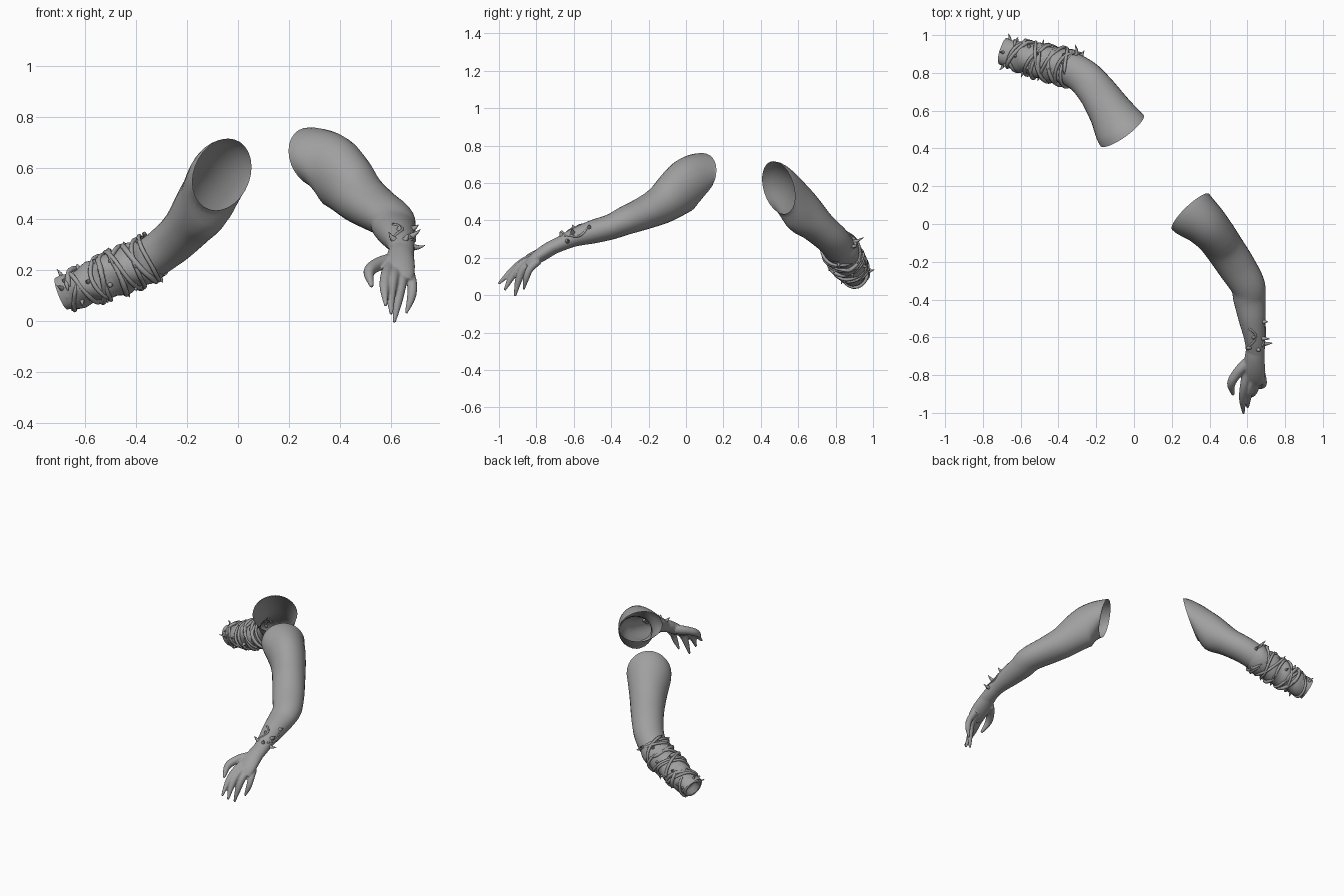
import bpy, bmesh, math, random
from mathutils import Vector

random.seed(4)
cube = bpy.data.objects.get("Cube")
if cube:
    bpy.data.objects.remove(cube)

grey = bpy.data.materials.new("plain_grey")
grey.use_nodes = True
colour = (0.35, 0.35, 0.35, 1)
grey.diffuse_color = colour
grey.node_tree.nodes["Principled BSDF"].inputs["Base Color"].default_value = colour


def finish(name, bm):
    bmesh.ops.recalc_face_normals(bm, faces=bm.faces)
    mesh = bpy.data.meshes.new(name)
    bm.to_mesh(mesh)
    bm.free()
    mesh.materials.append(grey)
    obj = bpy.data.objects.new(name, mesh)
    bpy.context.collection.objects.link(obj)
    for p in mesh.polygons:
        p.use_smooth = True
    return obj


def spline(points, per=6, lead=None, rim_up=None):
    """Smooth path through (x, y, z, width radius, height radius) points, as frames.
    lead sets the starting direction, rim_up the lean of the first sections."""
    p = [Vector(q) for q in points]
    first = p[1] - Vector((*lead, 0, 0)) if lead else p[0] * 2 - p[1]
    p = [first] + p + [p[-1] * 2 - p[-2]]
    frames = []
    for i in range(1, len(p) - 2):
        a, b, c, d = p[i - 1:i + 3]
        last = i == len(p) - 3
        for s in range(per + (1 if last else 0)):
            t = s / per
            m, n = (c - a) / 2, (d - b) / 2
            e, f = 3 * (c - b) - 2 * m - n, 2 * (b - c) + m + n
            v = b + m * t + e * t * t + f * t ** 3
            w = m + 2 * e * t + 3 * f * t * t
            tan = Vector(w[0:3]).normalized()
            side = tan.cross(Vector((0, 0, 1))).normalized()
            up = side.cross(tan)
            if rim_up:
                up = Vector(rim_up).lerp(up, min(1, len(frames) / (2 * per))).normalized()
            frames.append((Vector(v[0:3]), side, up, max(v[3], .001), max(v[4], .001)))
    return frames


def on_skin(frame, angle, grow=0.0):
    c, side, up, rh, rv = frame
    return c + side * math.cos(angle) * (rh + grow) + up * math.sin(angle) * (rv + grow)


def sweep(bm, frames, sides=12, caps=False, fold=None):
    rings = []
    for i, fr in enumerate(frames):
        angles = [math.tau * k / sides for k in range(sides)]
        rings.append([bm.verts.new(on_skin(fr, a, fold(i, a) if fold else 0)) for a in angles])
    for r, q in zip(rings, rings[1:]):
        for k in range(sides):
            j = (k + 1) % sides
            bm.faces.new((r[k], r[j], q[j], q[k]))
    if caps:
        bm.faces.new(rings[0])
        bm.faces.new(rings[-1])


def thorn(bm, base, out, length, radius, lean):
    """Small curved spike rooted in the skin."""
    tip = base + out * length + lean * length * .5
    mid = base + out * length * .5 + lean * length * .1
    pts = [(*(base - out * .01), radius, radius), (*mid, radius * .5, radius * .5), (*tip, .001, .001)]
    sweep(bm, spline(pts, 3), 7, True)


# Left arm: open at the shoulder, narrowing to the wrist
left = spline([
    (.30, .065, .64, .137, .124), (.372, .003, .598, .120, .138), (.43, -.06, .54, .108, .124),
    (.48, -.13, .485, .103, .104), (.54, -.22, .44, .100, .088), (.60, -.32, .40, .092, .077),
    (.612, -.40, .366, .085, .068), (.625, -.50, .338, .072, .062), (.638, -.60, .307, .056, .048),
    (.642, -.67, .275, .050, .040), (.638, -.73, .247, .053, .036)],
    lead=(.07, -.073, 0), rim_up=(-.2, .2, 1))
bm = bmesh.new()
sweep(bm, left, 28)
finish("left_arm", bm)

# Left hand: palm, four fingers and thumb fused together
bm = bmesh.new()
sweep(bm, spline([(.642, -.65, .284, .047, .038), (.638, -.71, .257, .053, .039),
                  (.634, -.77, .220, .061, .038), (.633, -.82, .185, .060, .031),
                  (.634, -.85, .16, .048, .02)]), 20, True)
digits = {
    "index": [(.597, -.79, .21), (.582, -.865, .18), (.575, -.93, .13), (.580, -1.003, .06)],
    "middle": [(.622, -.80, .20), (.608, -.88, .162), (.60, -.93, .10), (.602, -.970, .027)],
    "ring": [(.647, -.80, .19), (.640, -.865, .145), (.628, -.895, .08), (.613, -.915, -.006)],
    "little": [(.672, -.79, .185), (.684, -.835, .14), (.680, -.855, .09), (.660, -.868, .03)],
    "thumb": [(.60, -.735, .235), (.550, -.785, .222), (.515, -.845, .192), (.525, -.905, .135)]}
for name, path in digits.items():
    size = {"little": .020, "thumb": .027}.get(name, .0225)
    radii = [size * k for k in (1.15, 1, .85, .3)]
    sweep(bm, spline([(*p, r, r) for p, r in zip(path, radii)]), 12, True)
hand = finish("left_hand", bm)
fuse = hand.modifiers.new("fuse", "REMESH")
fuse.mode = "VOXEL"
fuse.voxel_size = .005
fuse.use_smooth_shade = True
soften = hand.modifiers.new("soften", "SMOOTH")
soften.iterations = 3

# Scattered thorns above the left wrist, with thin ridges beneath
bm = bmesh.new()
for i, angle, length in ((51, 3.2, .038), (48, 2.5, .035), (43, 2.6, .022),
                         (51, .9, .03), (47, 1.5, .015), (52, 1.9, .02)):
    base = on_skin(left[i], angle)
    out = (base - left[i][0]).normalized()
    thorn(bm, base, out, length, .015, Vector((.2, 0, .5)))
for start, turn in ((2.7, .4), (1.2, .5)):
    path = [on_skin(left[44 + k], start + turn * math.sin(k * .6), -.001) for k in range(8)]
    sweep(bm, spline([(*p, .006, .006) for p in path], 3), 7, True)
finish("left_wrist_thorns", bm)

# Right arm: open at the shoulder, ending in a recessed stump
right = spline([
    (-.063, .495, .575, .141, .146), (-.128, .60, .470, .116, .128), (-.195, .70, .372, .101, .093),
    (-.268, .78, .300, .094, .085), (-.36, .83, .237, .088, .082), (-.47, .855, .19, .085, .080),
    (-.57, .88, .15, .076, .072), (-.69, .91, .105, .062, .06)],
    lead=(-.11, .15, -.005), rim_up=(.17, -.2, 1))
bm = bmesh.new()
sweep(bm, right, 28)
c, side, up, rh, rv = right[-1]
inward = (right[-4][0] - c) * .5
stump = [(c, side, up, rh, rv), (c, side, up, rh - .012, rv - .012),
         (c + inward, side, up, rh - .015, rv - .015), (c + inward, side, up, .001, .001)]
sweep(bm, stump, 28)
bmesh.ops.remove_doubles(bm, verts=bm.verts, dist=.0005)
finish("right_arm", bm)


# Wrinkled cloth around the right forearm
def fold(i, a):
    return .007 + .005 * math.sin(i * 1.3 + 2 * math.sin(a)) + .004 * math.sin(3 * a + i * .7)


bm = bmesh.new()
sweep(bm, right[22:], 36, fold=fold)
finish("right_forearm_wrap", bm)


# Thorny vines: tilted loops and long spirals over the wrap
def at(u):
    u = max(0, min(u, len(right) - 1.001))
    i, t = int(u), u % 1
    return [a.lerp(b, t) if isinstance(a, Vector) else a + (b - a) * t
            for a, b in zip(right[i], right[i + 1])]


def vine(bm, u0, u1, start, turns, tilt, size):
    steps = int(20 * abs(turns))
    pts = []
    for k in range(steps + 1):
        a = start + math.tau * turns * k / steps
        u = u0 + (u1 - u0) * k / steps + tilt * math.sin(a + start)
        p = on_skin(at(u), a, .010 + .004 * math.sin(2.3 * a + u))
        r = size * (.3 if k in (0, steps) else 1)
        pts.append((*p, r, r))
    sweep(bm, spline(pts, 2), 8, True)


bm = bmesh.new()
for k in range(8):
    u = 22.5 + k * 2.3
    vine(bm, u, u + 1.5, random.uniform(0, 6), random.uniform(.6, 1),
         random.uniform(1, 2.4), random.uniform(.008, .012))
for start, turns in ((0, 2.5), (2, -2)):
    vine(bm, 21.5, 40, start, turns, .8, .009)
finish("right_forearm_vines", bm)

bm = bmesh.new()
for k in range(24):
    fr = at(21.5 + k * .85)
    angle = k * 2.4
    base = on_skin(fr, angle, .006)
    lean = Vector([random.uniform(-.6, .6) for _ in range(3)])
    thorn(bm, base, (base - fr[0]).normalized(), random.uniform(.015, .028), .012, lean)
# Longer spikes at the elbow end and around the stump
for i, angle, length in ((22, .4, .055), (41, 2.9, .035), (41, .2, .04), (41, 1.6, .03), (41, 4.6, .02)):
    base = on_skin(right[i], angle)
    thorn(bm, base, (base - right[i][0]).normalized(), length, .014, Vector((-.7, .1, .3)))
finish("right_forearm_thorns", bm)
